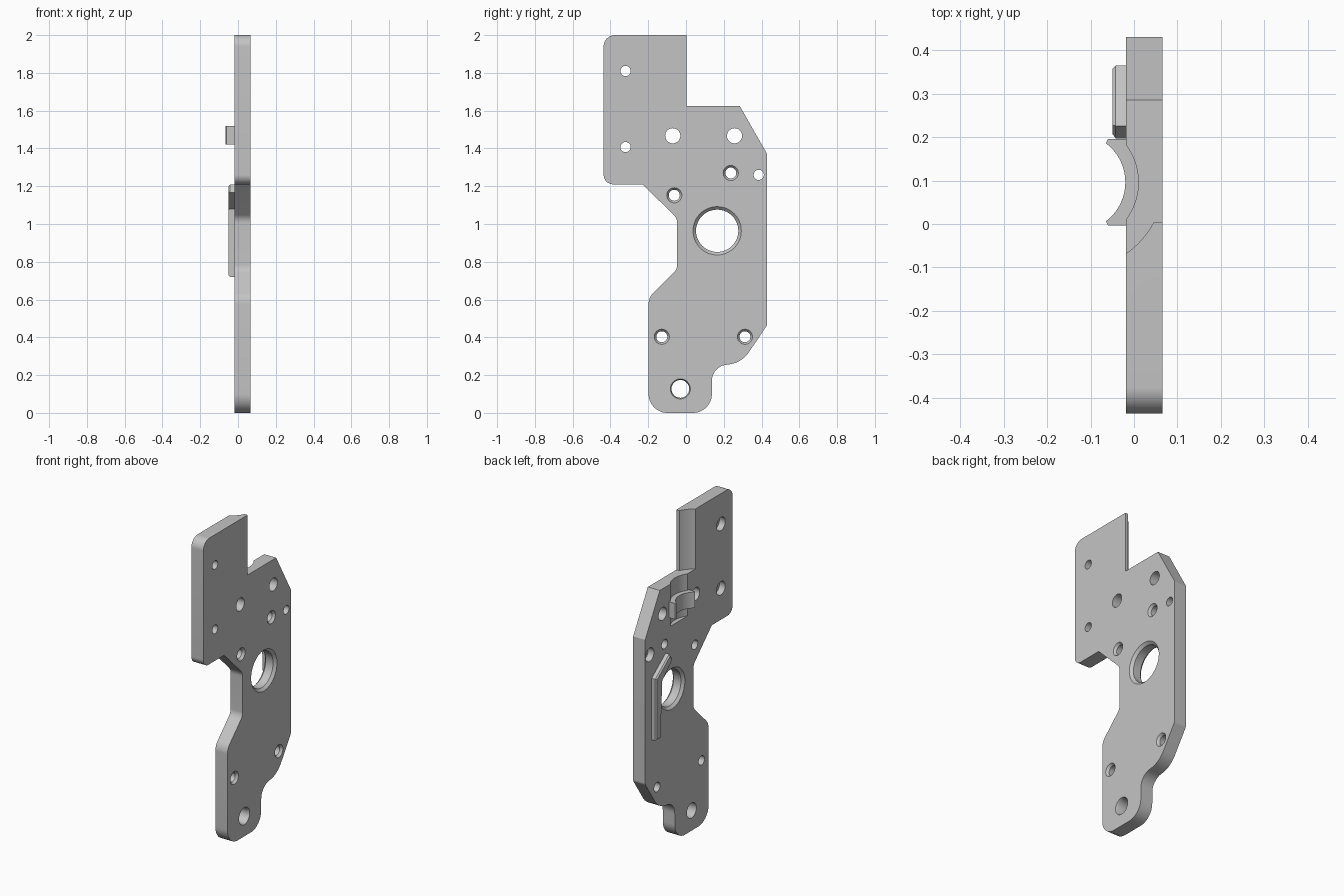
import bpy, bmesh, math
from mathutils import Vector

cube = bpy.data.objects.get("Cube")
if cube:
    bpy.data.objects.remove(cube, do_unlink=True)

mat = bpy.data.materials.new("plain grey")
mat.use_nodes = True
GREY = (0.55, 0.55, 0.55, 1)
mat.diffuse_color = GREY
mat.node_tree.nodes["Principled BSDF"].inputs["Base Color"].default_value = GREY

BACK, FACE = -0.018, 0.065          # the two broad sides of the plate


def finish(name, bm):
    bmesh.ops.recalc_face_normals(bm, faces=bm.faces)
    mesh = bpy.data.meshes.new(name)
    bm.to_mesh(mesh)
    bm.free()
    mesh.materials.append(mat)
    obj = bpy.data.objects.new(name, mesh)
    bpy.context.collection.objects.link(obj)
    return obj


def loft(bm, rings):
    """Closed solid through a series of equal-sized rings."""
    loops = [[bm.verts.new(p) for p in ring] for ring in rings]
    n = len(loops[0])
    for a, b in zip(loops, loops[1:]):
        for i in range(n):
            j = (i + 1) % n
            bm.faces.new((a[i], a[j], b[j], b[i]))
    bm.faces.new(loops[0][::-1])
    bm.faces.new(loops[-1])


def circle(cx, cy, r, n):
    return [(cx + r * math.cos(2 * math.pi * i / n),
             cy + r * math.sin(2 * math.pi * i / n)) for i in range(n)]


def rounded(corners, steps=10):
    """Outline from (y, z, radius) corners, each filleted by its radius."""
    out = []
    for i, (y, z, r) in enumerate(corners):
        p = Vector((y, z))
        if r == 0:
            out.append(p)
            continue
        u = (Vector(corners[i - 1][:2]) - p).normalized()
        v = (Vector(corners[(i + 1) % len(corners)][:2]) - p).normalized()
        half = math.acos(u.dot(v)) / 2
        centre = p + (u + v).normalized() * (r / math.sin(half))
        a = p + u * (r / math.tan(half)) - centre
        b = p + v * (r / math.tan(half)) - centre
        out += [centre + a.lerp(b, k / steps).normalized() * r for k in range(steps + 1)]
    return out


def cut(target, cutter):
    mod = target.modifiers.new("cut", 'BOOLEAN')
    mod.operation = 'DIFFERENCE'
    mod.solver = 'EXACT'
    mod.object = cutter
    cutter.hide_render = True
    bpy.context.view_layer.objects.active = target
    bpy.ops.object.modifier_apply(modifier=mod.name)
    bpy.data.objects.remove(cutter, do_unlink=True)


def upright_cylinder(r, z0, z1):
    """Cutter on the axis shared by the channel and the clip."""
    bm = bmesh.new()
    loft(bm, [[(x, y, z) for x, y in circle(-0.1325, 0.096, r, 96)] for z in (z0, z1)])
    return finish("round_cutter", bm)


# Plate outline, clockwise from the upper front corner
outline = rounded([
    (-0.436, 2.0, 0.06), (0.003, 2.0, 0), (0.003, 1.624, 0), (0.285, 1.624, 0),
    (0.43, 1.37, 0), (0.43, 0.465, 0.03), (0.295, 0.265, 0.15), (0.137, 0.245, 0.085),
    (0.137, 0.0, 0.1), (-0.198, 0.0, 0.1), (-0.198, 0.61, 0.08),
    (-0.047, 0.76, 0.06), (-0.047, 1.03, 0.06), (-0.23, 1.21, 0), (-0.436, 1.21, 0.05)])
bm = bmesh.new()
loft(bm, [[(x, p[0], p[1]) for p in outline] for x in (BACK, FACE)])
plate = finish("mounting_plate", bm)

# Holes: each is a list of (x, radius) steps from back to face
OUT0, OUT1 = BACK - 0.02, FACE + 0.02


def straight(r):
    return [(OUT0, r), (OUT1, r)]


def sunk(r, rim):
    return [(OUT0, r), (FACE - 0.015, r), (FACE, rim), (OUT1, rim)]


def bored(r, rim):
    return [(OUT0, rim), (BACK + 0.04, rim), (BACK + 0.04, r), (OUT1, r)]


big = [(OUT0, 0.128), (BACK, 0.128), (BACK + 0.016, 0.112),
       (FACE - 0.016, 0.112), (FACE, 0.128), (OUT1, 0.128)]
holes = [(0.165, 0.964, big), (-0.03, 0.127, sunk(0.047, 0.053))]
holes += [(y, 1.467, straight(0.04)) for y in (-0.07, 0.257)]
holes += [(y, z, bored(0.027, 0.042)) for y, z in
          ((-0.32, 1.81), (-0.32, 1.407), (0.385, 1.26))]
holes += [(y, z, sunk(0.029, 0.04)) for y, z in
          ((0.237, 1.27), (-0.062, 1.152), (-0.128, 0.403), (0.312, 0.403))]
bm = bmesh.new()
for y, z, steps in holes:
    loft(bm, [[(x, a, b) for a, b in circle(y, z, r, 48)] for x, r in steps])
cut(plate, finish("hole_cutter", bm))

# Upright channel: wide beside the upper flag, narrower behind the clip
cut(plate, upright_cylinder(0.2, 1.624, 2.1))
cut(plate, upright_cylinder(0.1425, 1.36, 1.7))

# Curved clip seated in the channel
bm = bmesh.new()
clip_outline = [(0.02, 0.02), (BACK, -0.003), (-0.06, -0.003), (-0.066, 0.008),
                (-0.066, 0.184), (-0.06, 0.195), (BACK, 0.195), (0.02, 0.172)]
loft(bm, [[(x, y, z) for x, y in clip_outline] for z in (1.42, 1.52)])
clip = finish("channel_clip", bm)
cut(clip, upright_cylinder(0.1125, 1.3, 1.7))

# Bent rib standing on the back
bm = bmesh.new()
rib_outline = [(0.315, 0.72), (0.365, 0.72), (0.365, 1.105),
               (0.226, 1.21), (0.197, 1.168), (0.315, 1.08)]
loft(bm, [[(x, y, z) for y, z in rib_outline] for x in (-0.05, BACK + 0.005)])
top_edges = [e for e in bm.edges if all(v.co.x < -0.045 for v in e.verts)]
bmesh.ops.bevel(bm, geom=top_edges, offset=0.008, segments=1, affect='EDGES')
rib = finish("back_rib", bm)

# Smooth the round walls and keep the edges crisp
bpy.ops.object.select_all(action='DESELECT')
for obj in (plate, clip, rib):
    obj.select_set(True)
bpy.context.view_layer.objects.active = plate
bpy.ops.object.shade_smooth_by_angle(angle=math.radians(25))
